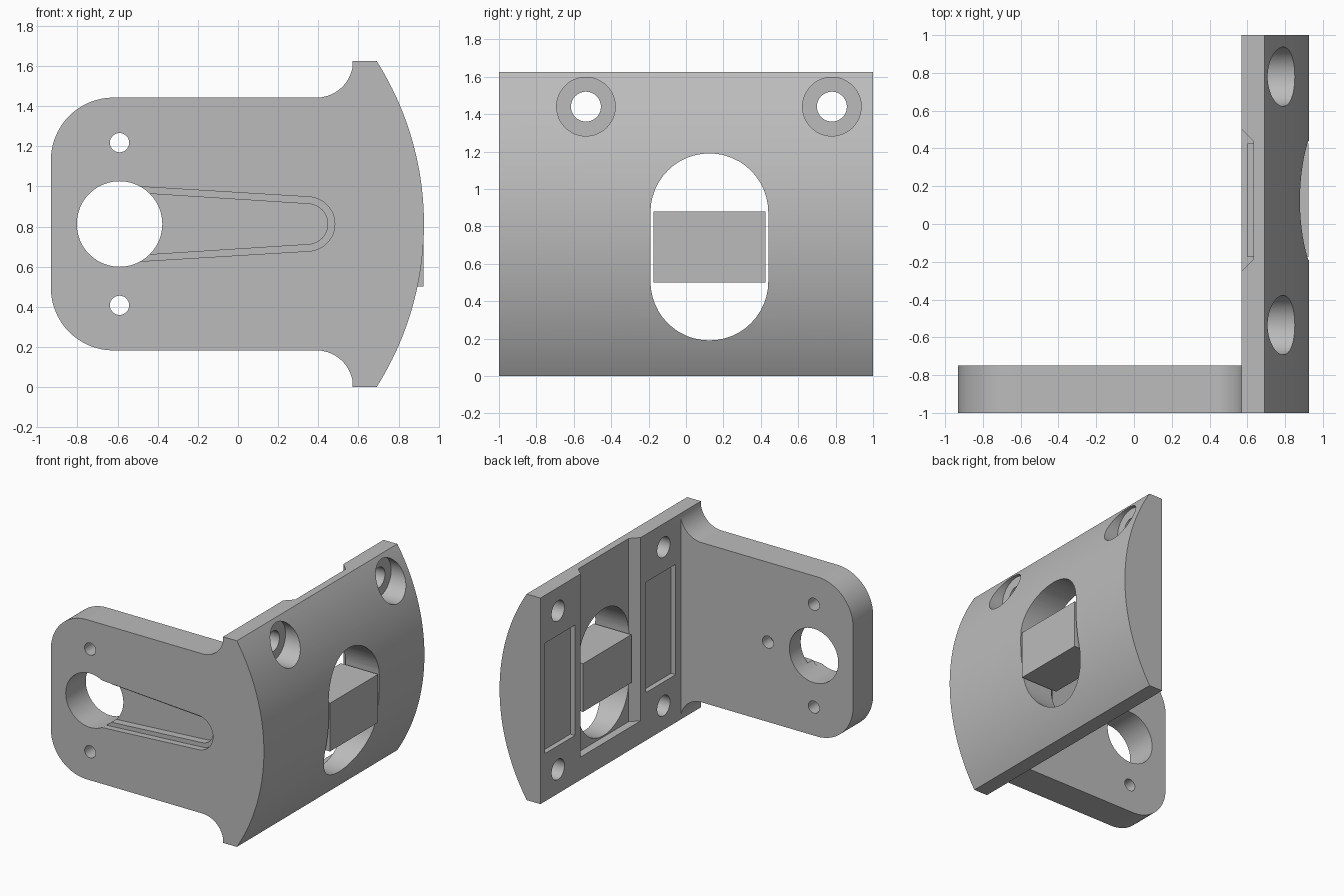
import bpy, bmesh, math

old = bpy.data.objects.get("Cube")
if old:
    bpy.data.objects.remove(old, do_unlink=True)

grey = bpy.data.materials.new("plain_grey")
grey.use_nodes = True
grey.diffuse_color = (0.5, 0.5, 0.5, 1)
grey.node_tree.nodes["Principled BSDF"].inputs["Base Color"].default_value = (0.5, 0.5, 0.5, 1)

MID = 0.8125      # middle height
TOP = 2 * MID
HUB = -0.59       # x of the pivot hole


def arc(cx, cy, r, start, end, steps=24):
    """Points on an arc, angles in degrees."""
    angles = [math.radians(start + (end - start) * i / steps) for i in range(steps + 1)]
    return [(cx + r * math.cos(a), cy + r * math.sin(a)) for a in angles]


def prism(name, points, axis, a, b):
    """Extrude a 2D outline along an axis: y takes (x, z), x takes (y, z), z takes (x, y)."""
    place = {"x": lambda p, d: (d, p[0], p[1]),
             "y": lambda p, d: (p[0], d, p[1]),
             "z": lambda p, d: (p[0], p[1], d)}[axis]
    bm = bmesh.new()
    low = [bm.verts.new(place(p, a)) for p in points]
    high = [bm.verts.new(place(p, b)) for p in points]
    bm.faces.new(low)
    bm.faces.new(high)
    for i in range(len(points)):
        j = (i + 1) % len(points)
        bm.faces.new((low[i], low[j], high[j], high[i]))
    bmesh.ops.recalc_face_normals(bm, faces=bm.faces)
    mesh = bpy.data.meshes.new(name)
    bm.to_mesh(mesh)
    bm.free()
    mesh.materials.append(grey)
    obj = bpy.data.objects.new(name, mesh)
    bpy.context.collection.objects.link(obj)
    return obj


def circle(cx, cy, r):
    return arc(cx, cy, r, 0, 352.5, 47)


def rect(x0, x1, y0, y1):
    return [(x0, y0), (x1, y0), (x1, y1), (x0, y1)]


def select_only(obj):
    bpy.ops.object.select_all(action="DESELECT")
    obj.select_set(True)
    bpy.context.view_layer.objects.active = obj


def combine(target, other, operation="DIFFERENCE"):
    """Apply a boolean and drop the helper."""
    mod = target.modifiers.new("bool", "BOOLEAN")
    mod.operation = operation
    mod.solver = "EXACT"
    mod.object = other
    select_only(target)
    bpy.ops.object.modifier_apply(modifier=mod.name)
    bpy.data.objects.remove(other, do_unlink=True)


def cut(target, points, axis, a, b):
    combine(target, prism("cutter", points, axis, a, b))


# Mounting plate with a curved outer face centred on the pivot
radius = math.hypot(0.69 - HUB, MID)
sweep = math.degrees(math.atan2(MID, 0.69 - HUB))
body = prism("bracket_body",
             [(0.57, TOP), (0.57, 0)] + arc(HUB, MID, radius, -sweep, sweep, 64),
             "y", -1, 1)

# Side arm with rounded end and fillets into the plate
upper = [(0.65, TOP)] + arc(0.39, TOP, 0.183, 0, -90) + arc(-0.62, 1.13, 0.312, 90, 180)
lower = [(x, TOP - z) for x, z in reversed(upper)]
arm = prism("arm", upper + lower, "y", -1, -0.75)
combine(body, arm, "UNION")

# Arm: pivot hole, screw holes and the blind hole on the inner side
cut(body, circle(HUB, MID, 0.213), "y", -1.2, -0.6)
for side in (-1, 1):
    cut(body, circle(HUB, MID + side * 0.405, 0.048), "y", -1.2, -0.6)
cut(body, circle(-0.19, MID, 0.048), "y", -0.85, -0.6)

# Arm: stepped tapered recess on the outer side
for root, tip, depth in ((0.192, 0.135, 0.05), (0.16, 0.1, 0.11)):
    outline = [(HUB, MID - root)] + arc(0.347, MID, tip, -87, 87) + [(HUB, MID + root)]
    cut(body, outline, "y", -1.2, -1 + depth)

# Plate: chamfered channel on the inner face, open at the top
channel = [(0.47, -0.35), (0.632, -0.188), (0.632, 0.438), (0.47, 0.6)]
cut(body, channel, "z", 0.18, 1.8)

# Plate: long rounded window
window = arc(0.125, 0.875, 0.315, 0, 180) + arc(0.125, 0.505, 0.315, 180, 360)
cut(body, window, "x", 0.4, 1.2)

# Plate: counterbored holes above, blind holes below, shallow pockets between
for y, pocket in ((-0.535, -0.5), (0.78, 0.755)):
    cut(body, circle(y, 1.44, 0.08), "x", 0.4, 1.2)
    cut(body, circle(y, 1.44, 0.157), "x", 0.68, 1.2)
    cut(body, circle(y, 0.19, 0.08), "x", 0.4, 0.69)
    cut(body, rect(pocket - 0.185, pocket + 0.185, MID - 0.435, MID + 0.435), "x", 0.4, 0.61)

select_only(body)
bpy.ops.object.shade_smooth_by_angle(angle=math.radians(25))

# Loose block standing in the window
prism("window_block", rect(-0.175, 0.425, 0.5, 0.88), "x", 0.6, 0.925)
